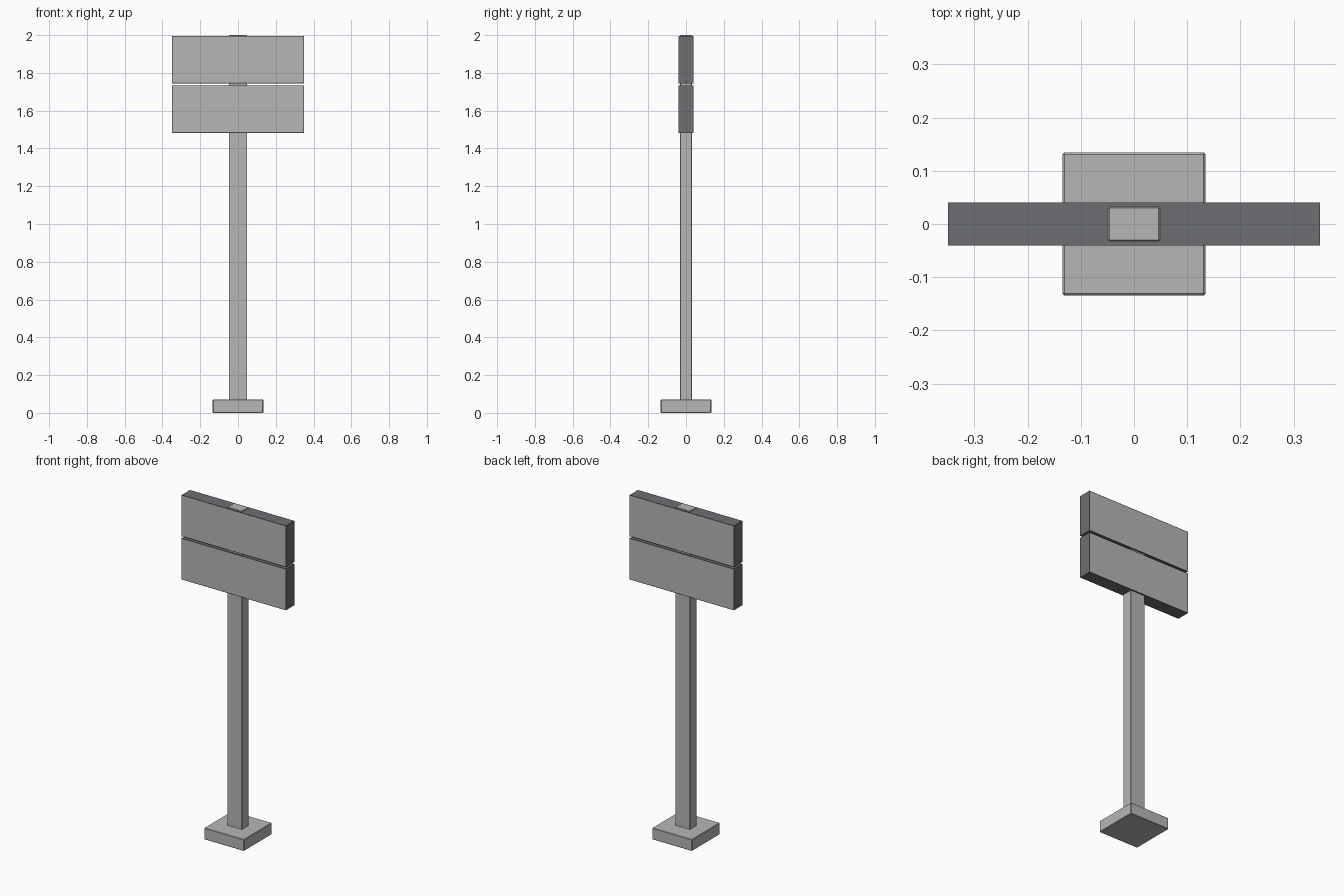
import bpy
import bmesh

cube = bpy.data.objects.get("Cube")
if cube:
    bpy.data.objects.remove(cube, do_unlink=True)


def make_material(name, colour):
    mat = bpy.data.materials.new(name)
    mat.use_nodes = True
    mat.diffuse_color = (*colour, 1)
    mat.node_tree.nodes["Principled BSDF"].inputs["Base Color"].default_value = (*colour, 1)
    return mat


light = make_material("light grey", (0.47, 0.47, 0.47))
dark = make_material("dark slate grey", (0.155, 0.158, 0.17))


def box(name, width, depth, bottom, top, materials, bevel=0, inset=0):
    """Centred box; inset gives the front and back a face in the second material."""
    bm = bmesh.new()
    bmesh.ops.create_cube(bm, size=1)
    for v in bm.verts:
        v.co.x *= width
        v.co.y *= depth
        v.co.z = top if v.co.z > 0 else bottom
    bm.normal_update()
    if inset:
        faces = [f for f in bm.faces if abs(f.normal.y) > 0.9]
        bmesh.ops.inset_individual(bm, faces=faces, thickness=inset)
        for f in faces:
            f.material_index = 1
    if bevel:
        bmesh.ops.bevel(bm, geom=bm.edges[:], offset=bevel, segments=1, affect='EDGES')
    mesh = bpy.data.meshes.new(name)
    bm.to_mesh(mesh)
    bm.free()
    for mat in materials:
        mesh.materials.append(mat)
    obj = bpy.data.objects.new(name, mesh)
    bpy.context.collection.objects.link(obj)
    return obj


# Foot and upright
box("base", 0.268, 0.268, 0, 0.07, [light], bevel=0.003)
box("post", 0.097, 0.064, 0.06, 2.0, [light], bevel=0.002)

# Two stacked sign boards with a narrow gap between them
for label, bottom in (("lower", 1.483), ("upper", 1.745)):
    box(label + "_sign_panel", 0.7, 0.08, bottom, bottom + 0.25, [dark, light], inset=0.005)
